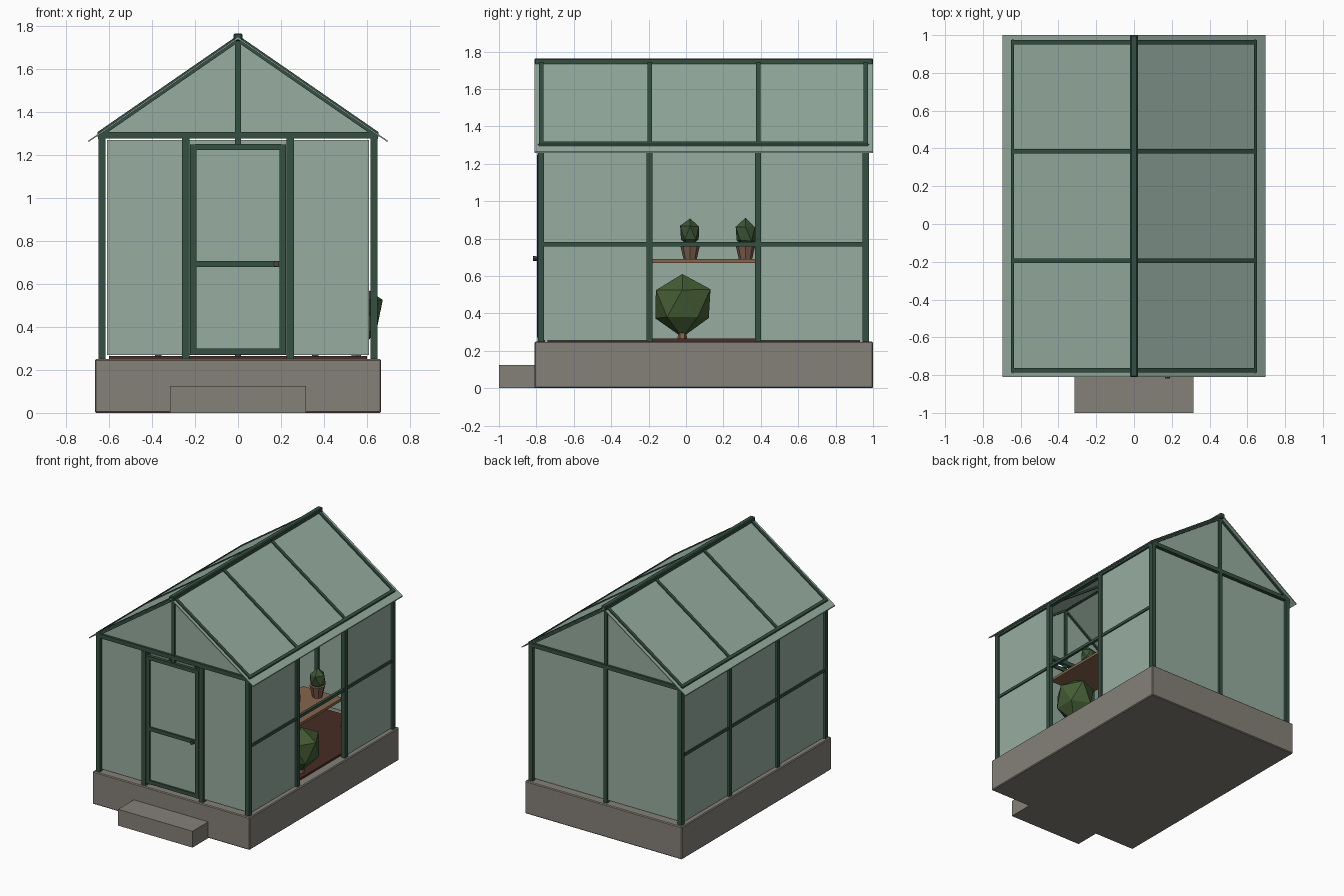
import bpy, bmesh, math, random
from mathutils import Vector

random.seed(4)
cube = bpy.data.objects.get("Cube")
if cube:
    bpy.data.objects.remove(cube, do_unlink=True)


def material(name, r, g, b):
    m = bpy.data.materials.new(name)
    m.use_nodes = True
    m.diffuse_color = (r, g, b, 1)
    m.node_tree.nodes["Principled BSDF"].inputs["Base Color"].default_value = (r, g, b, 1)
    return m


FRAME = material("dark green paint", 0.035, 0.08, 0.055)
GLASS = material("pale green glass", 0.31, 0.42, 0.355)
STONE = material("grey concrete", 0.235, 0.22, 0.19)
FLOOR = material("dark brown floor", 0.065, 0.026, 0.017)
WOOD = material("shelf wood", 0.24, 0.13, 0.075)
CLAY = material("clay pot", 0.2, 0.115, 0.075)
LEAF = material("bush leaf", 0.06, 0.11, 0.035)
SPRIG = material("potted leaf", 0.045, 0.09, 0.035)
METAL = material("dark metal", 0.06, 0.06, 0.06)


def finish(name, bm, mat):
    mesh = bpy.data.meshes.new(name)
    bm.to_mesh(mesh)
    bm.free()
    mesh.materials.append(mat)
    ob = bpy.data.objects.new(name, mesh)
    bpy.context.collection.objects.link(ob)
    return ob


def box(name, x, y, z, mat=FRAME, bevel=0):
    """Box from (low, high) ranges on each axis."""
    bm = bmesh.new()
    bmesh.ops.create_cube(bm, size=1)
    for v in bm.verts:
        v.co = [r[0] + (c + 0.5) * (r[1] - r[0]) for r, c in zip((x, y, z), v.co)]
    ob = finish(name, bm, mat)
    if bevel:
        mod = ob.modifiers.new("soft edge", "BEVEL")
        mod.width = bevel
        mod.segments = 1
    return ob


def around(c, width):
    return (c - width / 2, c + width / 2)


def pane(name, points, outward):
    """Single flat sheet of glass facing outward."""
    bm = bmesh.new()
    face = bm.faces.new([bm.verts.new(p) for p in points])
    face.normal_update()
    if face.normal.dot(Vector(outward)) < 0:
        face.normal_flip()
    return finish(name, bm, GLASS)


def wall_pane(name, x0, x1, z0, z1, y, out):
    pane(name, [(x0, y, z0), (x1, y, z0), (x1, y, z1), (x0, y, z1)], (0, out, 0))


def cone(name, loc, r1, r2, depth, sides, mat):
    bm = bmesh.new()
    bmesh.ops.create_cone(bm, cap_ends=True, segments=sides, radius1=r1, radius2=r2, depth=depth)
    ob = finish(name, bm, mat)
    ob.location = loc
    return ob


def foliage(name, loc, size, mat):
    bm = bmesh.new()
    bmesh.ops.create_icosphere(bm, subdivisions=1, radius=1)
    for v in bm.verts:
        v.co *= random.uniform(0.92, 1.1)
        v.co = [c * s for c, s in zip(v.co, size)]
    ob = finish(name, bm, mat)
    ob.location = loc
    return ob


def slope_slab(name, side, x0, x1, y, low, high, mat):
    """Slab following the roof pitch, from x0 to x1, offset vertically."""
    bm = bmesh.new()
    ring = []
    for x, off in ((x0, low), (x1, low), (x1, high), (x0, high)):
        ring.append(bm.verts.new((side * x, y[0], APEX - PITCH * x + off)))
    face = bm.faces.new(ring)
    out = bmesh.ops.extrude_face_region(bm, geom=[face])
    for v in out["geom"]:
        if isinstance(v, bmesh.types.BMVert):
            v.co.y = y[1]
    bmesh.ops.recalc_face_normals(bm, faces=bm.faces[:])
    return finish(name, bm, mat)


APEX, PITCH = 1.742, 0.69
FRONT, BACK, SIDE = -0.775, 0.962, 0.632
BASE_TOP, EAVE = 0.25, 1.29
POSTS = [FRONT, -0.195, 0.385, BACK]
T = 0.034

# Foundation, step and floor
box("foundation", (-0.665, 0.665), (-0.81, 1.0), (0, BASE_TOP), STONE, 0.006)
box("door_step", (-0.315, 0.315), (-1.0, -0.80), (0, 0.125), STONE)
box("floor", (-0.6, 0.6), (-0.74, 0.93), (BASE_TOP - 0.01, 0.265), FLOOR)
for x in (-0.37, 0.36):
    for y in (-0.42, 0.76):
        box("floor_fixing", around(x, 0.03), around(y, 0.03), (0.26, 0.274), METAL)

# Long side walls and roof slopes
for s, label in ((1, "left"), (-1, "right")):
    for y in POSTS:
        box(label + "_post", around(s * SIDE, T), around(y, T), (BASE_TOP, EAVE))
        slope_slab(label + "_rafter", s, 0, 0.65, around(y, 0.024), -0.02, 0.014, FRAME)
    box(label + "_side_rail", around(s * SIDE, 0.02), (FRONT, BACK), around(0.77, 0.022))
    box(label + "_eave_beam", around(s * SIDE, 0.03), (FRONT, BACK), (1.272, 1.302))
    slope_slab(label + "_eave_bar", s, 0.635, 0.652, (FRONT - 0.012, BACK + 0.012),
               -0.01, 0.014, FRAME)
    slope_slab(label + "_roof_glass", s, 0, 0.695, (-0.81, 1.0), -0.004, 0.004, GLASS)
    for i, (a, b) in enumerate(zip(POSTS, POSTS[1:])):
        if s > 0 and i == 1:
            continue  # open bay beside the shelf
        box(label + "_side_glass", around(s * 0.63, 0.006), (a + 0.016, b - 0.016),
            (BASE_TOP + 0.005, 1.275), GLASS)
box("roof_ridge", (-0.02, 0.02), (-0.81, 1.0), (1.728, 1.764), bevel=0.006)

# Gable ends
for y, out, label in ((FRONT, -1, "front"), (BACK, 1, "back")):
    box(label + "_tie_beam", (-0.645, 0.645), around(y, T), (1.275, 1.306))
    box(label + "_gable_post", around(0, 0.026), around(y, 0.026), (1.25, 1.735))
    pane(label + "_gable_glass",
         [(-SIDE, y, 1.3), (SIDE, y, 1.3), (0, y, APEX - 0.01)], (0, out, 0))
box("back_center_post", around(0, 0.03), around(BACK, T), (BASE_TOP, 1.3))

# End wall glass
for s in (-1, 1):
    for name, inner, y, out in (("front", 0.25, FRONT, -1), ("back", 0.012, BACK, 1)):
        a, b = sorted((s * inner, s * 0.608))
        wall_pane(name + "_wall_glass", a, b, 0.268, 1.268, y, out)

# Door with jambs, rails, glass and knob
for s in (-1, 1):
    box("door_jamb", around(s * 0.243, 0.036), around(FRONT, 0.04), (BASE_TOP, 1.275))
    box("door_stile", around(s * 0.208, 0.028), around(FRONT - 0.008, 0.026), (0.27, 1.248))
for z in (0.285, 0.693, 1.235):
    box("door_rail", (-0.2, 0.2), around(FRONT - 0.008, 0.024), around(z, 0.028))
wall_pane("door_glass", -0.196, 0.196, 0.29, 1.23, FRONT - 0.006, -1)
knob = cone("door_knob", (0.178, -0.803, 0.693), 0.011, 0.014, 0.03, 10, METAL)
knob.rotation_euler.x = math.pi / 2

# Shelf, potted plants and bush
box("shelf", (0.27, 0.605), (-0.215, 0.4), (0.67, 0.69), WOOD)
for y, top in ((0.022, 0.83), (0.318, 0.825)):
    cone("plant_pot", (0.45, y, 0.733), 0.035, 0.056, 0.09, 8, CLAY)
    foliage("potted_plant", (0.45, y, top), (0.062, 0.058, 0.08), SPRIG)
cone("bush_stem", (0.55, -0.02, 0.31), 0.025, 0.02, 0.1, 6, WOOD)
foliage("bush", (0.55, -0.02, 0.45), (0.135, 0.165, 0.165), LEAF)
